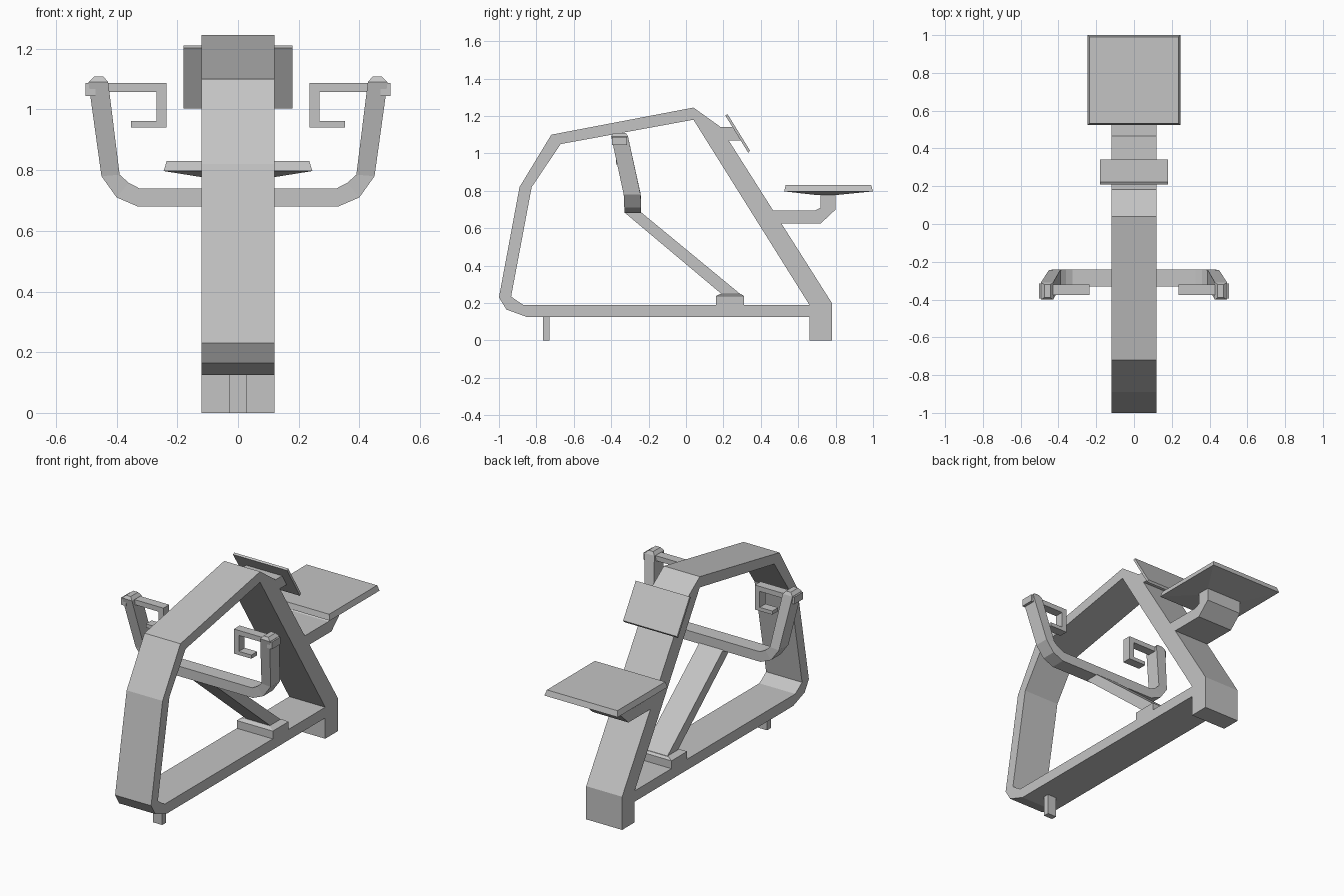
import bpy
import bmesh

cube = bpy.data.objects.get("Cube")
if cube:
    bpy.data.objects.remove(cube, do_unlink=True)

GREY = (0.55, 0.55, 0.55, 1)
grey = bpy.data.materials.new("plain grey")
grey.use_nodes = True
grey.diffuse_color = GREY
grey.node_tree.nodes["Principled BSDF"].inputs["Base Color"].default_value = GREY

W = 0.12  # half width of the frame beams


def loft(name, rings, closed=False, mirror=False):
    """Skin a row of equal-sized rings; cap the ends unless closed."""
    bm = bmesh.new()
    rows = [[bm.verts.new(p) for p in ring] for ring in rings]
    pairs = list(zip(rows, rows[1:]))
    if closed:
        pairs.append((rows[-1], rows[0]))
    else:
        bm.faces.new(rows[0])
        bm.faces.new(rows[-1])
    n = len(rows[0])
    for a, b in pairs:
        for i in range(n):
            j = (i + 1) % n
            bm.faces.new((a[i], a[j], b[j], b[i]))
    bmesh.ops.remove_doubles(bm, verts=bm.verts, dist=0.0001)
    bmesh.ops.recalc_face_normals(bm, faces=bm.faces)
    mesh = bpy.data.meshes.new(name)
    bm.to_mesh(mesh)
    bm.free()
    mesh.materials.append(grey)
    obj = bpy.data.objects.new(name, mesh)
    bpy.context.collection.objects.link(obj)
    if mirror:
        obj.modifiers.new("Mirror", 'MIRROR')
    return obj


def prism(name, outline, half):
    """Extrude a side outline (y, z) across x."""
    return loft(name, [[(x, y, z) for y, z in outline] for x in (-half, half)])


def rect(x0, x1, y0, y1, z):
    return [(x0, y0, z), (x1, y0, z), (x1, y1, z), (x0, y1, z)]


def box(name, x0, x1, y0, y1, z0, z1, mirror=False):
    return loft(name, [rect(x0, x1, y0, y1, z) for z in (z0, z1)], mirror=mirror)


# Main loop frame: outer and inner corner at each bend
bends = [
    ((-1, .23), (-.935, .235)), ((-.89, .82), (-.825, .82)),
    ((-.72, 1.1), (-.67, 1.05)), ((.04, 1.245), (.04, 1.18)),
    ((.18, 1.145), (.12, 1.052)), ((.78, .2), (.66, .19)),
    ((.78, .125), (.66, .19)), ((-.85, .125), (-.87, .19)),
    ((-.96, .165), (-.905, .213)),
]
loft("frame", [[(-W, *o), (W, *o), (W, *i), (-W, *i)] for o, i in bends], closed=True)

# Feet
box("rear_foot", -W, W, .66, .78, 0, .125)
box("front_foot", -.03, .03, -.765, -.73, 0, .13)

# Display panel and bracket
prism("display_bracket", [(.17, 1.14), (.255, 1.14), (.3, 1.07), (.22, 1.07)], W)
prism("display_panel", [(.21, 1.203), (.222, 1.21), (.342, 1.015), (.333, 1.003)], .18)

# Seat and bracket
prism("seat_bracket", [(.45, .695), (.69, .695), (.72, .71), (.72, .78),
                       (.8, .78), (.8, .7), (.72, .625), (.5, .625)], W)
loft("seat", [rect(-W, W, .7, .8, .777), rect(-.245, .245, .525, 1, .797),
              rect(-.235, .235, .533, .99, .83)])

# Diagonal strut with its base pad
box("strut_pad", -W, W, .16, .31, .185, .237)
loft("strut_collar", [rect(-W, W, .16, .31, .237), rect(-.09, .09, .18, .295, .248)])
prism("handlebar_strut", [(-.33, .685), (-.24, .685), (.3, .24), (.2, .24)], .08)

# Handlebar: lower/outer and upper/inner edge (x, z) and front y at each bend
stations = [
    ((0, .68), (0, .74), -.33), ((.33, .68), (.325, .74), -.33),
    ((.4, .71), (.36, .758), -.33), ((.45, .78), (.39, .785), -.333),
    ((.493, 1.09), (.428, 1.09), -.4), ((.475, 1.108), (.443, 1.108), -.39),
]
rings = []
for (ox, oz), (ix, iz), y in stations:
    back = y + (.07 if oz > 1.1 else .09)
    rings.append([(ox, y, oz), (ix, y, iz), (ix, back, iz), (ox, back, oz)])
bar = loft("handlebar", rings, mirror=True)

# Hooked hand grips
box("grip_top", .235, .47, -.375, -.32, 1.058, 1.088, True)
box("grip_side", .235, .268, -.375, -.32, .94, 1.06, True)
box("grip_hook", .26, .352, -.375, -.32, .94, .962, True)
box("grip_end", .47, .503, -.395, -.315, 1.045, 1.088, True)
